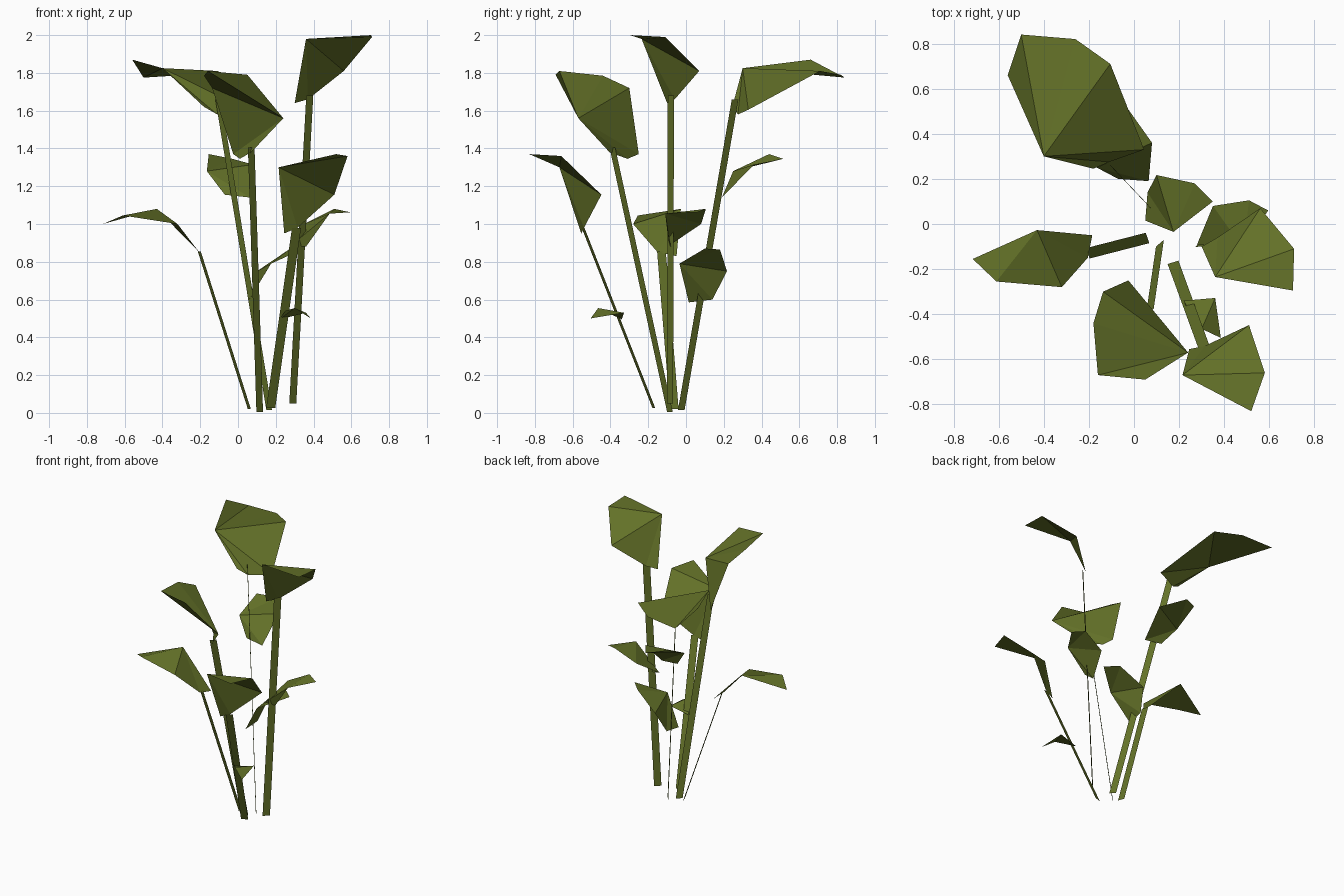
import bpy
import bmesh
from mathutils import Vector

green = bpy.data.materials.new("olive green")
green.diffuse_color = (0.125, 0.165, 0.021, 1)


def add_object(name, bm):
    mesh = bpy.data.meshes.new(name)
    bm.to_mesh(mesh)
    bm.free()
    mesh.materials.append(green)
    obj = bpy.data.objects.new(name, mesh)
    bpy.context.collection.objects.link(obj)
    return obj


def stem(name, bottom, top, width):
    """Flat ribbon from bottom to top; width is the full horizontal width (x, y)."""
    bm = bmesh.new()
    w = Vector((*width, 0)) / 2
    b, t = Vector(bottom), Vector(top)
    bm.faces.new([bm.verts.new(p) for p in (b - w, b + w, t + w, t - w)])
    return add_object(name, bm)


def leaf(name, *outline):
    """Folded leaf blade: the creases fan out from the first outline point."""
    bm = bmesh.new()
    v = [bm.verts.new(p) for p in outline]
    for i in range(1, len(v) - 1):
        bm.faces.new((v[0], v[i], v[i + 1]))
    bm.normal_update()
    if sum(f.normal.z * f.calc_area() for f in bm.faces) < 0:
        bmesh.ops.reverse_faces(bm, faces=bm.faces[:])
    return add_object(name, bm)


# Stems
stem("back_stem", (0.165, -0.025, 0.015), (-0.105, 0.26, 1.66), (-0.03, 0.035))
stem("right_stem", (0.29, -0.085, 0.05), (0.38, -0.08, 1.68), (0.037, 0.033))
stem("front_stem", (0.115, -0.085, 0.005), (0.07, -0.39, 1.405), (0.035, 0.03))
stem("front_right_stem", (0.173, -0.17, 0.025), (0.31, -0.545, 0.98), (0.048, 0.015))
stem("left_stem", (0.06, -0.062, 0.02), (-0.205, -0.13, 0.855), (0.016, -0.046))

# Top leaf of each stem
leaf("back_leaf", (-0.40, 0.30, 1.825), (-0.18, 0.245, 1.62), (-0.11, 0.275, 1.58),
     (0.045, 0.33, 1.605), (-0.105, 0.71, 1.81), (-0.26, 0.82, 1.79),
     (-0.50, 0.84, 1.775), (-0.56, 0.66, 1.87))
leaf("right_leaf", (0.36, -0.235, 1.98), (0.30, -0.10, 1.64), (0.37, -0.06, 1.66),
     (0.56, 0.07, 1.81), (0.71, -0.11, 1.99), (0.705, -0.295, 2.0))
leaf("front_leaf", (0.24, -0.57, 1.56), (0.07, -0.405, 1.38), (0.01, -0.31, 1.345),
     (-0.025, -0.25, 1.37), (-0.137, -0.30, 1.72), (-0.18, -0.44, 1.785),
     (-0.16, -0.67, 1.81), (0.05, -0.69, 1.79))
leaf("front_right_leaf", (0.215, -0.67, 1.30), (0.245, -0.555, 0.95), (0.315, -0.54, 0.98),
     (0.51, -0.448, 1.155), (0.58, -0.66, 1.36), (0.52, -0.83, 1.37))
leaf("left_leaf", (-0.43, -0.027, 1.08), (-0.185, -0.05, 0.83), (-0.205, -0.15, 0.85),
     (-0.32, -0.28, 1.0), (-0.61, -0.255, 1.045), (-0.715, -0.155, 1.0))

# Small leaves part way up the stems
leaf("back_side_leaf", (-0.165, 0.25, 1.28), (-0.07, 0.20, 1.155), (0.065, 0.19, 1.14),
     (0.08, 0.36, 1.315), (-0.03, 0.515, 1.345), (-0.155, 0.44, 1.37))
leaf("right_side_leaf", (0.485, -0.11, 1.055), (0.36, -0.08, 0.88), (0.28, -0.09, 0.885),
     (0.35, 0.08, 1.0), (0.51, 0.105, 1.08), (0.595, 0.06, 1.062))
leaf("back_low_leaf", (0.175, -0.035, 0.79), (0.05, 0.015, 0.585), (0.06, 0.14, 0.60),
     (0.10, 0.217, 0.75), (0.27, 0.18, 0.865), (0.35, 0.10, 0.87))
leaf("front_low_leaf", (0.30, -0.465, 0.555), (0.25, -0.41, 0.54), (0.22, -0.34, 0.495),
     (0.36, -0.328, 0.53), (0.385, -0.505, 0.50))
